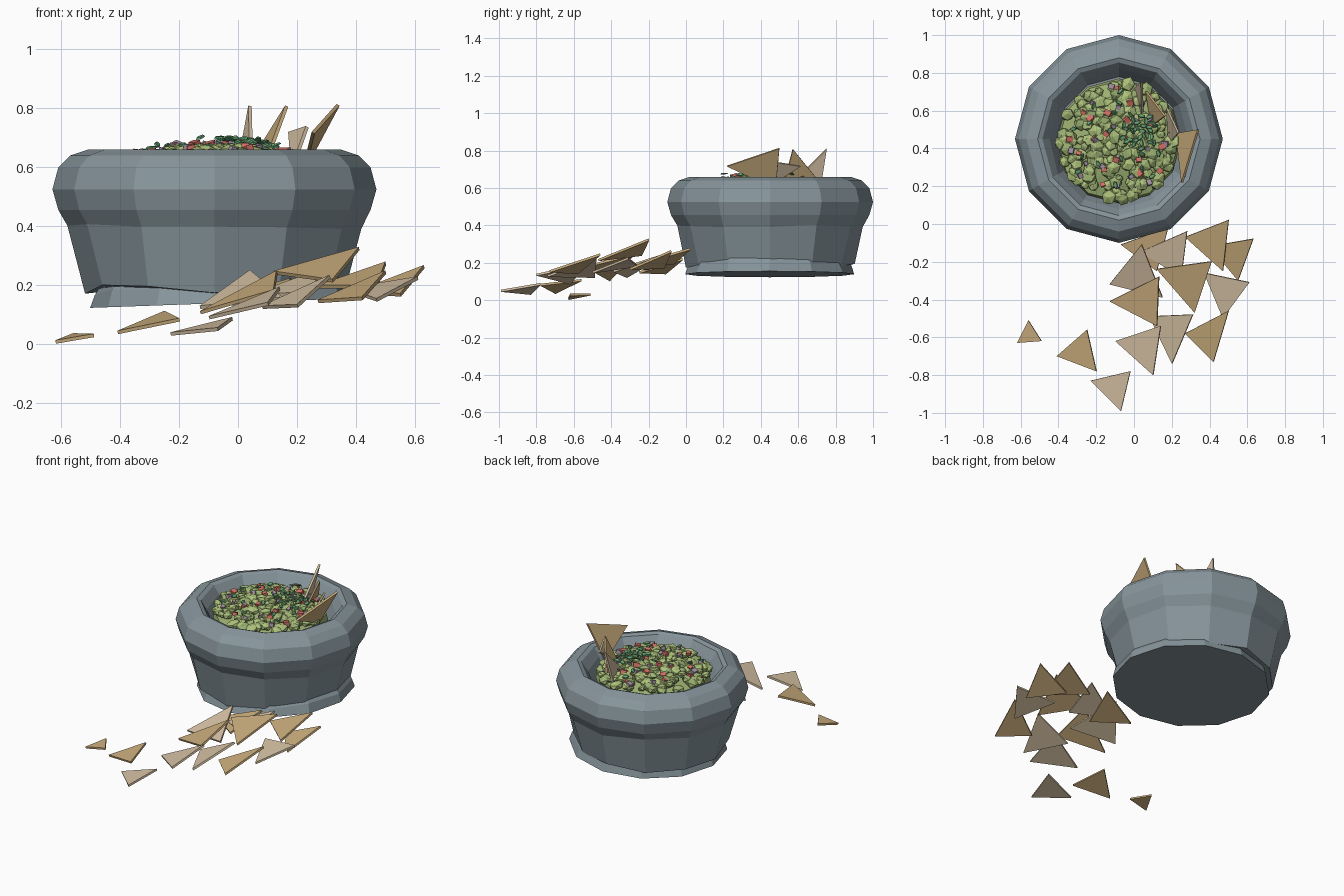
import bpy, bmesh, math, random
from mathutils import Vector, Matrix, Euler

if "Cube" in bpy.data.objects:
    bpy.data.objects.remove(bpy.data.objects["Cube"])

random.seed(4)
CX, CY = -0.08, 0.45


def material(name, rgb):
    m = bpy.data.materials.new(name)
    m.diffuse_color = (*rgb, 1)
    m.use_nodes = True
    m.node_tree.nodes["Principled BSDF"].inputs["Base Color"].default_value = m.diffuse_color
    return m


STONE = material("stone", (0.24, 0.30, 0.33))
CHIPS = [material("chip_tan", (0.58, 0.41, 0.20)), material("chip_pale", (0.65, 0.52, 0.36))]
GREEN = [material("avocado", (0.42, 0.54, 0.20)), material("avocado_dark", (0.34, 0.45, 0.17))]
RED = material("tomato", (0.66, 0.16, 0.13))
PURPLE = material("onion", (0.36, 0.28, 0.36))
HERB = material("herb", (0.13, 0.36, 0.17))


def finish(name, bm, *mats):
    bmesh.ops.recalc_face_normals(bm, faces=bm.faces)
    me = bpy.data.meshes.new(name)
    bm.to_mesh(me)
    bm.free()
    for m in mats:
        me.materials.append(m)
    ob = bpy.data.objects.new(name, me)
    bpy.context.collection.objects.link(ob)
    return ob


def lathe(name, profile, centre, mat, n=12, tilt=0.0):
    """Closed n-sided revolve of (radius, z, jitter) rows, capped at both ends."""
    bm = bmesh.new()
    rings = []
    for r, z, j in profile:
        ring = []
        for i in range(n):
            a = 2 * math.pi * i / n
            rr = r + random.uniform(-j, j) * 0.5
            x = rr * math.cos(a)
            ring.append(bm.verts.new((centre[0] + x, centre[1] + rr * math.sin(a),
                                      z + tilt * x + random.uniform(-j, j))))
        rings.append(ring)
    for lo, hi in zip(rings, rings[1:]):
        for i in range(n):
            k = (i + 1) % n
            bm.faces.new((lo[i], lo[k], hi[k], hi[i]))
    bm.faces.new(rings[0])
    bm.faces.new(rings[-1])
    return finish(name, bm, mat)


# Bowl: rounded rim, tapered body, hollow inside
lathe("bowl_body", [(0.445, 0.185, 0.018), (0.495, 0.40, 0.010), (0.53, 0.455, 0),
                    (0.55, 0.525, 0), (0.53, 0.60, 0), (0.49, 0.64, 0), (0.43, 0.66, 0),
                    (0.405, 0.65, 0), (0.37, 0.60, 0.008), (0.33, 0.50, 0)], (CX, CY), STONE)
# Slightly tilted foot
lathe("bowl_foot", [(0.452, 0.139, 0), (0.435, 0.19, 0.01), (0.40, 0.24, 0)],
      (-0.05, 0.447), STONE, tilt=0.036)


def dip_height(x, y):
    return 0.612 + 0.05 * (1 - (x * x + y * y) / 0.1)


# Dip: smooth-ish base mound
lathe("dip_mound", [(0.33, 0.55, 0), (0.32, 0.595, 0.006), (0.22, 0.625, 0.008),
                    (0.10, 0.65, 0.006)], (CX, CY - 0.01), GREEN[1])


def scatter(name, count, spread, make, mats, centre=(0, 0)):
    """Sunflower-scatter small pieces over the mound."""
    bm = bmesh.new()
    for i in range(count):
        r = spread * math.sqrt((i + 0.5) / count)
        a = i * 2.39996 + random.uniform(-0.3, 0.3)
        x, y = centre[0] + r * math.cos(a), centre[1] + r * math.sin(a)
        before = set(bm.faces)
        rot = Euler([random.uniform(-0.4, 0.4), random.uniform(-0.4, 0.4),
                     random.uniform(0, 6.28)]).to_matrix().to_4x4()
        loc = Matrix.Translation((CX + x, CY - 0.01 + y, dip_height(x, y)))
        make(bm, loc, rot)
        idx = random.randrange(len(mats))
        for f in set(bm.faces) - before:
            f.material_index = idx
    return finish(name, bm, *mats)


def lump(bm, loc, rot):
    s = random.uniform(0.026, 0.048)
    bmesh.ops.create_icosphere(bm, subdivisions=1, radius=1,
                               matrix=loc @ rot @ Matrix.Diagonal((s, s * 0.9, s * 0.6, 1)))


def cube(bm, loc, rot):
    s = random.uniform(0.018, 0.03)
    bmesh.ops.create_cube(bm, size=s, matrix=loc @ Matrix.Translation((0, 0, 0.018)) @ rot
                          @ Matrix.Diagonal((1, 1.2, 0.9, 1)))


def leaf(bm, loc, rot):
    tilt = Matrix.Rotation(random.uniform(-0.7, 0.7), 4, 'X')
    bmesh.ops.create_cone(bm, cap_ends=True, segments=5, radius1=0.022, radius2=0.018, depth=0.006,
                          matrix=loc @ Matrix.Translation((0, 0, random.uniform(0.025, 0.045)))
                          @ rot @ tilt @ Matrix.Diagonal((1, 0.55, 1, 1)))


scatter("dip_lumps", 170, 0.31, lump, GREEN)
scatter("tomato_bits", 20, 0.28, cube, [RED])
scatter("onion_bits", 22, 0.30, cube, [PURPLE], (0.01, 0.01))
scatter("herb_leaves", 28, 0.10, leaf, [HERB], (0.11, 0.05))
scatter("herb_flecks", 22, 0.28, leaf, [HERB])


def chip(name, pts, mat, thick=0.012):
    """Thin triangular chip from its three upper corners."""
    a, b, c = (Vector(p) for p in pts)
    nrm = (b - a).cross(c - a).normalized()
    if nrm.z < 0:
        nrm = -nrm
    bm = bmesh.new()
    top = [bm.verts.new(p) for p in (a, b, c)]
    low = [bm.verts.new(p - nrm * thick) for p in (a, b, c)]
    bm.faces.new(top)
    bm.faces.new(low)
    for i in range(3):
        k = (i + 1) % 3
        bm.faces.new((top[i], top[k], low[k], low[i]))
    return finish(name, bm, mat)


# Chips spilled in front: three corners each
spilled = [
    ((-.56, -.51, .037), (-.62, -.63, .013), (-.49, -.62, .035)),
    ((-.25, -.56, .113), (-.41, -.70, .045), (-.20, -.78, .088)),
    ((-.02, -.78, .092), (-.23, -.83, .040), (-.07, -.99, .056)),
    ((.14, -.54, .195), (-.10, -.62, .095), (.10, -.80, .142)),
    ((.31, -.48, .235), (.08, -.49, .13), (.20, -.74, .135)),
    ((.50, -.46, .25), (.27, -.58, .15), (.42, -.73, .16)),
    ((.50, .02, .28), (.27, -.07, .20), (.47, -.25, .20)),
    ((.63, -.08, .268), (.40, -.12, .18), (.55, -.30, .172)),
    ((.61, -.31, .23), (.37, -.26, .19), (.47, -.50, .155)),
    ((.41, -.20, .33), (.12, -.24, .248), (.32, -.47, .22)),
    ((.13, -.28, .25), (-.13, -.41, .112), (.12, -.54, .185)),
    ((.04, -.11, .252), (-.13, -.32, .13), (.15, -.39, .16)),
    ((.28, -.04, .255), (.03, -.15, .165), (.25, -.28, .18)),
    ((.18, -.02, .225), (-.07, -.11, .15), (.12, -.25, .155)),
]
pale = {2, 3, 4, 8, 11, 12}
for i, pts in enumerate(spilled):
    chip(f"spilled_chip_{i + 1}", pts, CHIPS[i in pale])

# Chips stuck in the dip
dipped = [
    ((.335, .50, .815), (.25, .22, .72), (.22, .48, .60)),
    ((.035, .75, .81), (.00, .72, .62), (.04, .56, .62)),
    ((.16, .57, .81), (.06, .70, .65), (.09, .52, .62)),
    ((.23, .48, .74), (.17, .61, .72), (.18, .42, .60)),
]
for i, pts in enumerate(dipped):
    chip(f"dipped_chip_{i + 1}", pts, CHIPS[i % 2])
